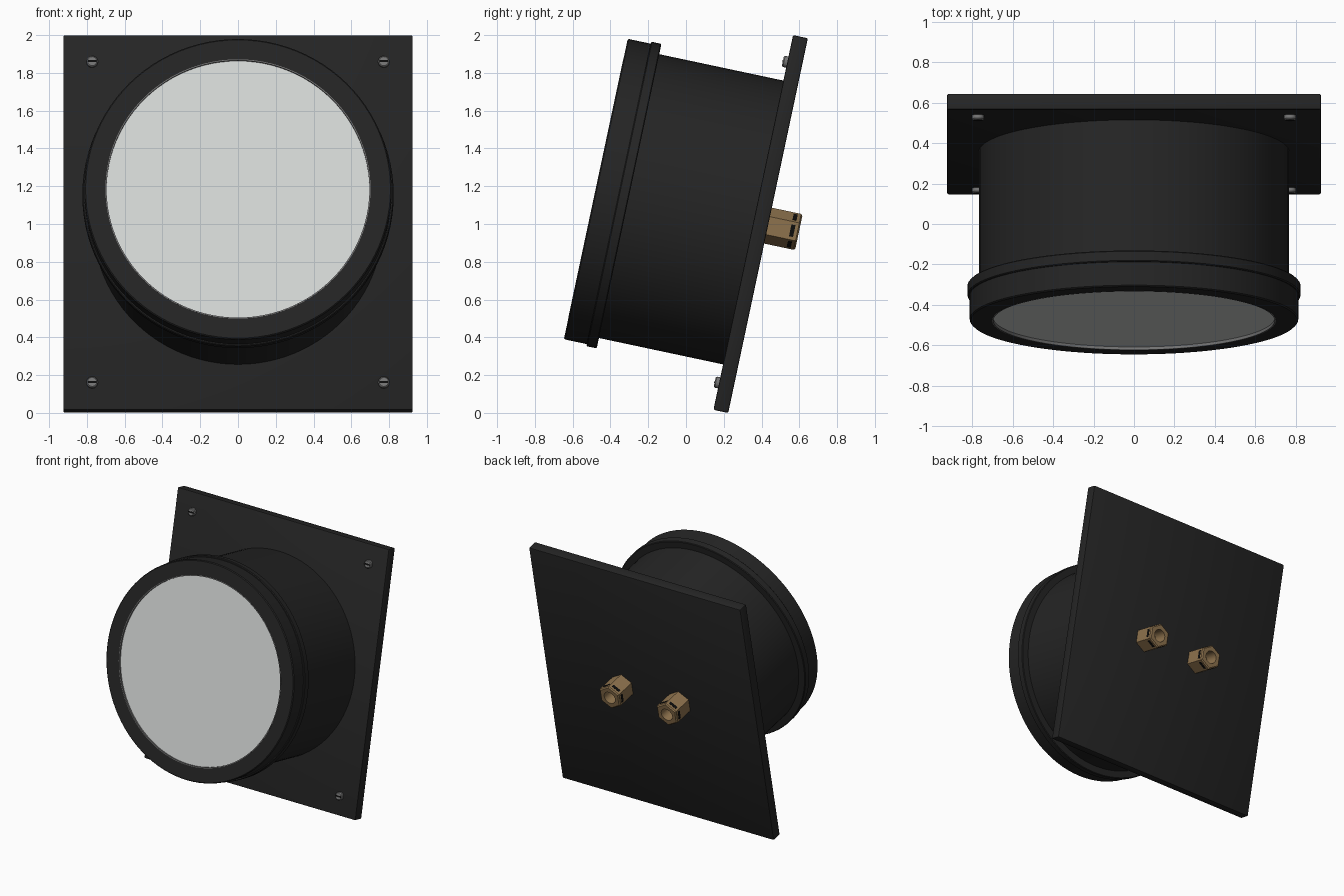
import bpy, bmesh, math
from mathutils import Matrix, Vector

if "Cube" in bpy.data.objects:
    bpy.data.objects.remove(bpy.data.objects["Cube"], do_unlink=True)

# Tilted frame: x across, y up the plate, z out of the front; origin on the plate front
TILT = math.radians(12)
THICK = 0.08
HALF_H = 1.014
HALF_W = 0.925
FRAME = Matrix.Translation((0, 0.356, 1.008)) @ Matrix.Rotation(math.pi / 2 - TILT, 4, 'X')


def material(name, colour, rough=0.5):
    m = bpy.data.materials.new(name)
    m.use_nodes = True
    m.diffuse_color = (*colour, 1)
    node = m.node_tree.nodes["Principled BSDF"]
    node.inputs["Base Color"].default_value = (*colour, 1)
    node.inputs["Roughness"].default_value = rough
    return m


BLACK = material("black_paint", (0.018, 0.018, 0.018))
GLASS = material("pale_glass", (0.67, 0.69, 0.68))
STEEL = material("grey_steel", (0.18, 0.18, 0.18))
BRASS = material("brass", (0.27, 0.17, 0.075))
DARK = material("slot_black", (0.004, 0.004, 0.004))


def finish(name, bm, mat, place=Matrix()):
    bmesh.ops.remove_doubles(bm, verts=bm.verts, dist=1e-5)
    bmesh.ops.recalc_face_normals(bm, faces=bm.faces)
    bm.transform(FRAME @ place)
    mesh = bpy.data.meshes.new(name)
    bm.to_mesh(mesh)
    bm.free()
    mesh.materials.append(mat)
    mesh.shade_smooth()
    mesh.set_sharp_from_angle(angle=math.radians(30))
    obj = bpy.data.objects.new(name, mesh)
    bpy.context.collection.objects.link(obj)
    return obj


def box(name, size, mat, place=Matrix(), bevel=0):
    bm = bmesh.new()
    bmesh.ops.create_cube(bm, size=1)
    bmesh.ops.scale(bm, vec=size, verts=bm.verts)
    if bevel:
        bmesh.ops.bevel(bm, geom=bm.edges[:], offset=bevel, segments=2,
                        profile=0.5, affect='EDGES')
    return finish(name, bm, mat, place)


def hexagon(angle):
    """Radius factor of a hexagon with a corner pointing up."""
    a = (angle - math.pi / 2) % (math.pi / 3) - math.pi / 6
    return math.cos(math.pi / 6) / math.cos(a)


def lathe(name, profile, mat, place=Matrix(), steps=96, hex_rows=0):
    """Spin (radius, height) points; the first hex_rows points are hexagonal."""
    bm = bmesh.new()
    rings = []
    for row, (r, z) in enumerate(profile):
        ring = []
        for i in range(steps):
            a = math.tau * i / steps
            k = r * (hexagon(a) if row < hex_rows else 1)
            ring.append(bm.verts.new((k * math.cos(a), k * math.sin(a), z)))
        rings.append(ring)
    for low, high in zip(rings, rings[1:]):
        for i in range(steps):
            j = (i + 1) % steps
            bm.faces.new((low[i], low[j], high[j], high[i]))
    return finish(name, bm, mat, place)


# Mounting plate
box("mounting_plate", (2 * HALF_W, 2 * HALF_H, THICK), BLACK,
    Matrix.Translation((0, 0, -THICK / 2)), bevel=0.008)

# Barrel, raised ring and front bezel
lathe("barrel", [(0, 0), (0.768, 0), (0.768, 0.7), (0, 0.7)], BLACK)
lathe("rear_ring", [(0.75, 0.672), (0.819, 0.672), (0.824, 0.677), (0.824, 0.723),
                    (0.819, 0.728), (0.75, 0.728)], BLACK)
lathe("bezel", [(0.75, 0.726), (0.813, 0.726), (0.813, 0.846), (0.807, 0.852),
                (0.7, 0.852), (0.7, 0.82)], BLACK)

# Glass with its thin retaining rim
lathe("glass_rim", [(0.702, 0.83), (0.702, 0.853), (0.696, 0.853), (0.696, 0.83)], STEEL)
lathe("glass", [(0, 0.82), (0.698, 0.82), (0.698, 0.838), (0, 0.838)], GLASS)

# Slotted screws at the plate corners
for sx, side in ((1, "left"), (-1, "right")):
    for sy, level in ((1, "upper"), (-1, "lower")):
        spot = Matrix.Translation((sx * 0.772, sy * 0.868, 0))
        name = f"{level}_{side}_screw"
        lathe(name, [(0, 0), (0.03, 0), (0.03, 0.018), (0.024, 0.024), (0, 0.024)],
              STEEL, spot, steps=24)
        box(name + "_slot", (0.046, 0.011, 0.004), DARK,
            spot @ Matrix.Translation((0, 0, 0.0245)))

# Hexagonal brass terminals on the back
R = 0.097
LENGTH = 0.167
for sx, side in ((1, "left"), (-1, "right")):
    base = Matrix.Translation((sx * 0.25, 0, -THICK)) @ Matrix.Rotation(math.pi, 4, 'Y')
    name = f"{side}_terminal"
    lathe(name, [(R, 0), (R, LENGTH - 0.008), (R - 0.01, LENGTH),
                 (0.048, LENGTH), (0.048, 0.06), (0, 0.06)],
          BRASS, base, steps=48, hex_rows=3)
    # Dark slots across each flat near the tip
    for i in range(6):
        turn = Matrix.Rotation(math.tau * i / 6, 4, 'Z')
        flat = Matrix.Translation((R * math.cos(math.pi / 6), 0, LENGTH - 0.036))
        box(f"{name}_slot_{i + 1}", (0.004, 0.064, 0.022), DARK, base @ turn @ flat)
